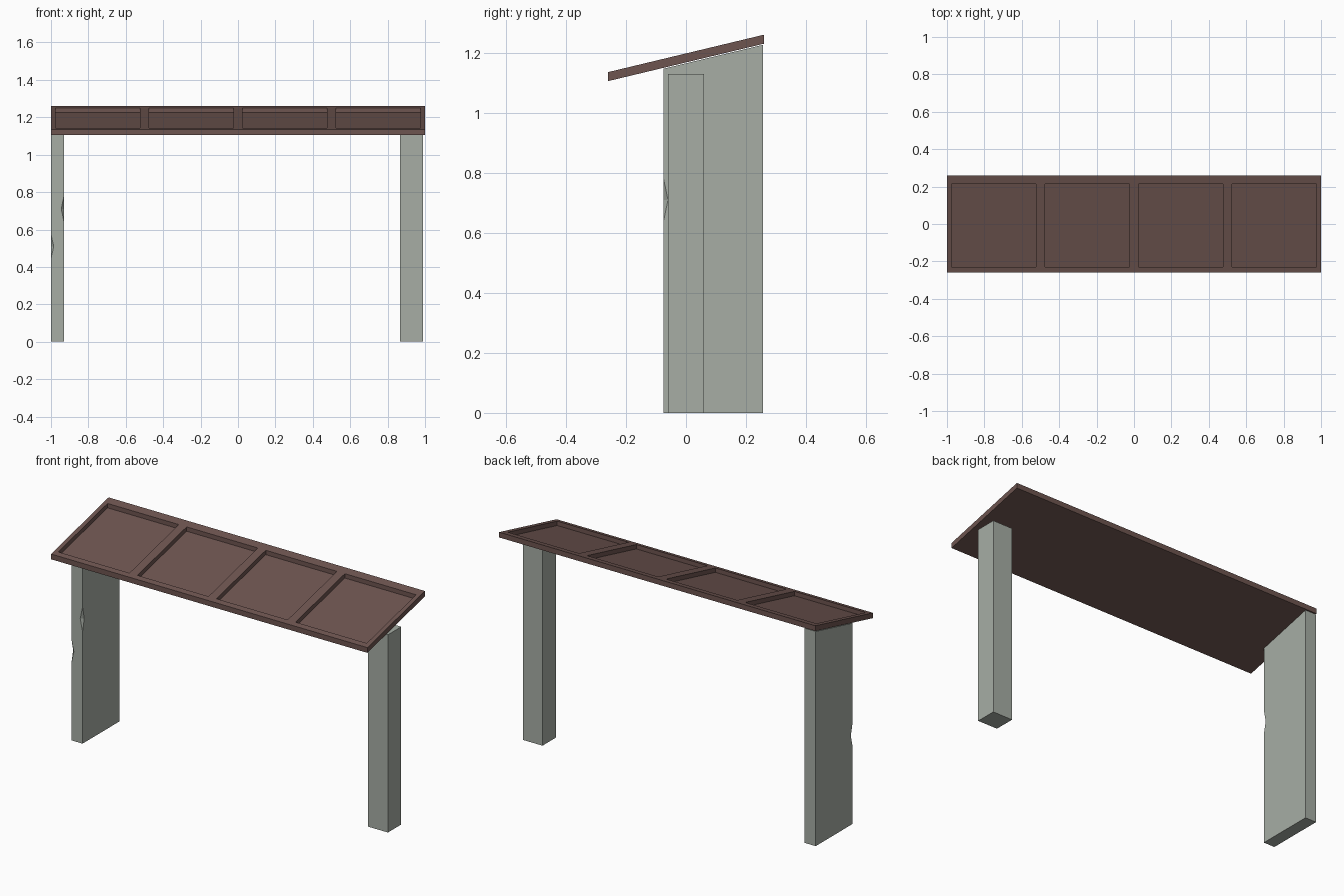
import bpy, bmesh

if "Cube" in bpy.data.objects:
    bpy.data.objects.remove(bpy.data.objects["Cube"])


def material(name, rgb):
    m = bpy.data.materials.new(name)
    m.diffuse_color = (*rgb, 1)
    m.use_nodes = True
    m.node_tree.nodes["Principled BSDF"].inputs["Base Color"].default_value = m.diffuse_color
    return m


brown = material("dark_brown", (0.155, 0.090, 0.080))
grey = material("grey_green", (0.385, 0.420, 0.375))


def add_object(name, bm, mat):
    bmesh.ops.recalc_face_normals(bm, faces=bm.faces[:])
    me = bpy.data.meshes.new(name)
    bm.to_mesh(me)
    bm.free()
    me.materials.append(mat)
    ob = bpy.data.objects.new(name, me)
    bpy.context.collection.objects.link(ob)
    return ob


SLOPE = 0.24
THICK = 0.03
DEPTH = 0.025


def roof_top(y):
    return 1.198 + SLOPE * y


# Sloping roof: grid of rim bars and panels, panels sunk into the slab
xs = [-1]
for i in range(4):
    xs += [-0.975 + 0.5 * i, -0.525 + 0.5 * i]
xs.append(1)
ys = [-0.26, -0.23, 0.215, 0.26]
bm = bmesh.new()
grid = [[bm.verts.new((x, y, roof_top(y))) for y in ys] for x in xs]
panels, top = [], []
for i in range(len(xs) - 1):
    for j in range(len(ys) - 1):
        f = bm.faces.new((grid[i][j], grid[i + 1][j], grid[i + 1][j + 1], grid[i][j + 1]))
        top.append(f)
        if i % 2 == 1 and j == 1:
            panels.append(f)
res = bmesh.ops.extrude_face_region(bm, geom=top, use_keep_orig=True)
low = [g for g in res["geom"] if isinstance(g, bmesh.types.BMVert)]
bmesh.ops.translate(bm, vec=(0, 0, -THICK), verts=low)
res = bmesh.ops.extrude_discrete_faces(bm, faces=panels)
for f in res["faces"]:
    bmesh.ops.translate(bm, vec=(0, 0, -DEPTH), verts=f.verts[:])
add_object("roof", bm, brown)

# Wide left post with slanted top and a chip in each front corner
x0, x1, y0, y1 = -1.0, -0.93, -0.075, 0.257
bm = bmesh.new()


def top_z(y):
    return roof_top(y) - THICK - 0.003


def corner_line(x, inward, chip_z, half, depth):
    """Front corner from bottom to top: base, chip start, chip end, top + chip points."""
    p = [bm.verts.new((x, y0, z)) for z in (0, chip_z - half, chip_z + half, top_z(y0))]
    on_front = bm.verts.new((x + inward * depth, y0, chip_z))
    on_side = bm.verts.new((x, y0 + depth, chip_z))
    back = [bm.verts.new((x, y1, z)) for z in (0, top_z(y1))]
    bm.faces.new((p[0], p[1], on_side, p[2], p[3], back[1], back[0]))
    bm.faces.new((p[1], on_side, on_front))
    bm.faces.new((p[2], on_side, on_front))
    return [p[0], p[1], on_front, p[2], p[3]], back


left, left_back = corner_line(x0, 1, 0.51, 0.065, 0.015)
right, right_back = corner_line(x1, -1, 0.71, 0.072, 0.015)
bm.faces.new(right + left[::-1])
bm.faces.new(left_back + right_back[::-1])
bm.faces.new((left[0], right[0], right_back[0], left_back[0]))
bm.faces.new((left[-1], right[-1], right_back[1], left_back[1]))
add_object("wide_post", bm, grey)

# Square right post with flat top
bm = bmesh.new()
bmesh.ops.create_cube(bm, size=1)
bmesh.ops.scale(bm, vec=(0.125, 0.12, 1.13), verts=bm.verts[:])
bmesh.ops.translate(bm, vec=(0.9275, 0, 0.565), verts=bm.verts[:])
add_object("square_post", bm, grey)
